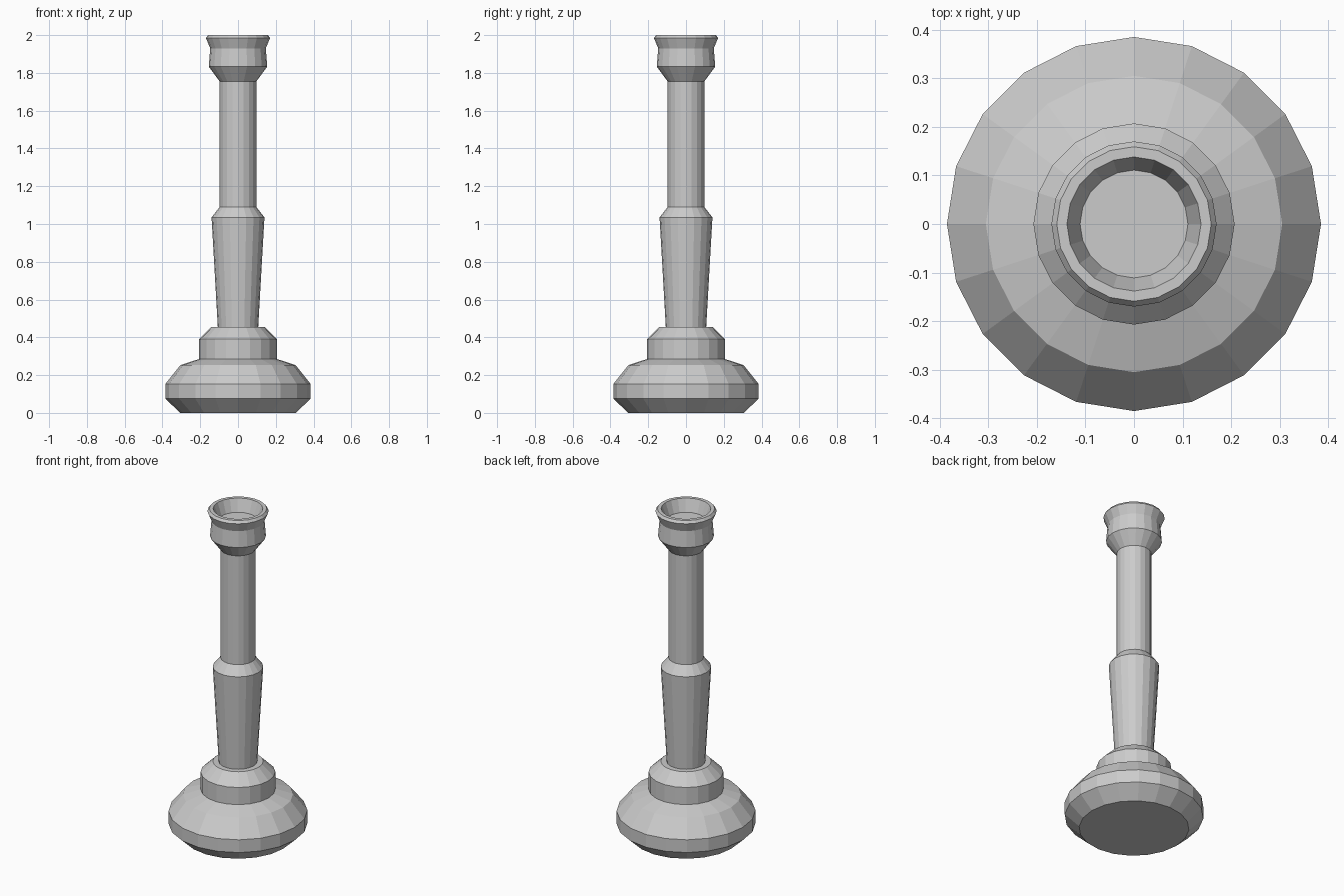
import bpy, bmesh
from math import cos, sin, tau

if "Cube" in bpy.data.objects:
    bpy.data.objects.remove(bpy.data.objects["Cube"])

SIDES = 20

# Profile sections as (radius, height), from the underside up to the cup floor
foot = [(0.305, 0), (0.385, 0.075), (0.385, 0.153), (0.305, 0.253),
        (0.207, 0.285), (0.207, 0.39), (0.14, 0.455)]
stem = [(0.107, 0.455), (0.14, 1.035), (0.097, 1.09), (0.097, 1.755)]
cup = [(0.155, 1.833), (0.147, 1.93), (0.17, 1.985), (0.159, 2.0),
       (0.138, 2.0), (0.111, 1.925)]


def lathe(name, profile):
    """Turn a profile around z into one closed, flat-shaded solid."""
    bm = bmesh.new()
    rings = [[bm.verts.new((r * cos(tau * i / SIDES), r * sin(tau * i / SIDES), z))
              for i in range(SIDES)] for r, z in profile]
    for low, high in zip(rings, rings[1:]):
        for i in range(SIDES):
            j = (i + 1) % SIDES
            bm.faces.new((low[i], low[j], high[j], high[i]))
    bm.faces.new(rings[0][::-1])   # underside
    bm.faces.new(rings[-1])        # cup floor
    mesh = bpy.data.meshes.new(name)
    bm.to_mesh(mesh)
    bm.free()
    obj = bpy.data.objects.new(name, mesh)
    bpy.context.collection.objects.link(obj)
    return obj


# Turned candlestick: foot, stem and candle cup in one piece
lathe("candlestick", foot + stem + cup)
